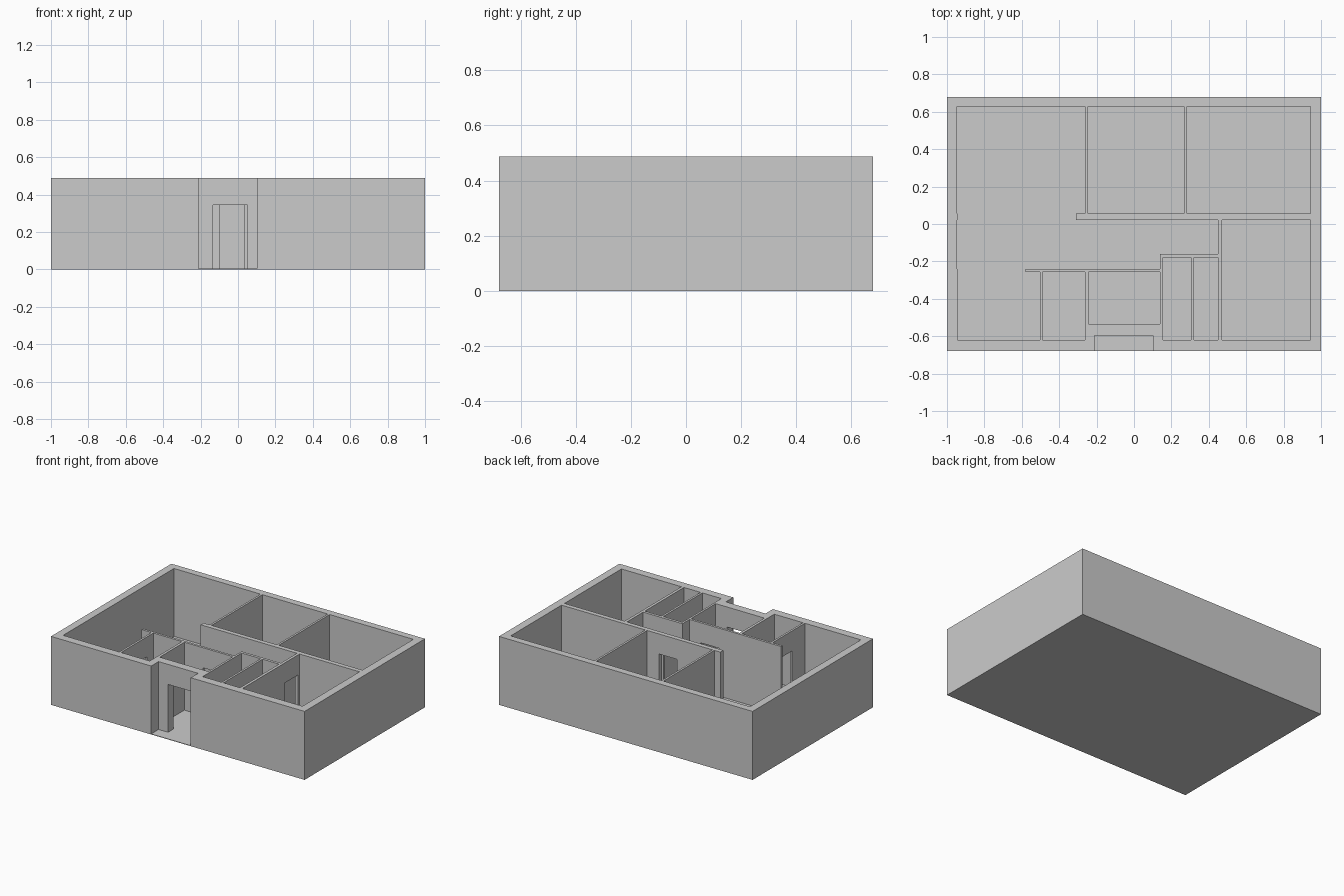
import bpy
import bmesh
from mathutils import Matrix

if "Cube" in bpy.data.objects:
    bpy.data.objects.remove(bpy.data.objects["Cube"])

HALF_Y = 0.678     # half depth of the house
TOP = 0.488        # wall height
FLOOR = 0.004      # thin floor slab
DOOR = 0.345       # door head height


def box(name, x0, x1, y0, y1, z0, z1):
    bm = bmesh.new()
    size = Matrix.Diagonal((x1 - x0, y1 - y0, z1 - z0, 1))
    mid = Matrix.Translation(((x0 + x1) / 2, (y0 + y1) / 2, (z0 + z1) / 2))
    bmesh.ops.create_cube(bm, size=1, matrix=mid @ size)
    mesh = bpy.data.meshes.new(name)
    bm.to_mesh(mesh)
    bm.free()
    obj = bpy.data.objects.new(name, mesh)
    bpy.context.collection.objects.link(obj)
    return obj


# Floor slab and the solid block from which the rooms are carved
box("floor", -1, 1, -HALF_Y, HALF_Y, 0, FLOOR)
walls = box("walls", -1, 1, -HALF_Y, HALF_Y, FLOOR, TOP)

# Room outlines (x0, x1, y0, y1); the living area and corridor overlap
rooms = {
    "living_west": (-0.945, -0.58, -0.62, 0.628),
    "living_front": (-0.945, -0.503, -0.62, -0.257),
    "living_middle": (-0.945, -0.31, -0.24, 0.628),
    "living_back": (-0.945, -0.262, 0.055, 0.628),
    "corridor_wide": (-0.945, 0.14, -0.24, 0.022),
    "corridor_narrow": (-0.945, 0.45, -0.16, 0.022),
    "store_room": (-0.488, -0.262, -0.62, -0.257),
    "entrance_hall": (-0.243, 0.14, -0.535, -0.257),
    "porch": (-0.21, 0.102, -0.8, -0.595),
    "bathroom": (0.155, 0.305, -0.62, -0.18),
    "washroom": (0.32, 0.45, -0.62, -0.18),
    "east_bedroom": (0.47, 0.943, -0.62, 0.022),
    "middle_bedroom": (-0.247, 0.268, 0.055, 0.628),
    "back_bedroom": (0.283, 0.943, 0.055, 0.628),
}

# Doorways through the walls
doors = {
    "entrance_door": (-0.135, 0.05, -0.65, -0.45),
    "hall_door": (-0.095, 0.052, -0.30, -0.20),
    "store_door": (-0.55, -0.45, -0.477, -0.33),
    "east_door": (0.42, 0.50, -0.148, 0.002),
    "middle_door": (0.034, 0.175, 0.0, 0.10),
    "back_door": (0.295, 0.438, 0.0, 0.10),
    "bathroom_door": (0.17, 0.29, -0.22, -0.12),
    "washroom_door": (0.328, 0.442, -0.22, -0.12),
}

# Carve every room through the full height, every doorway up to its head
cutters = [box(n, *r, -0.1, 0.6) for n, r in rooms.items()]
cutters += [box(n, *d, -0.1, DOOR) for n, d in doors.items()]
for cutter in cutters:
    mod = walls.modifiers.new(cutter.name, 'BOOLEAN')
    mod.operation = 'DIFFERENCE'
    mod.solver = 'EXACT'
    mod.object = cutter
    cutter.hide_render = True

# Bake the carved result and drop the cutters
bpy.context.view_layer.update()
graph = bpy.context.evaluated_depsgraph_get()
carved = bpy.data.meshes.new_from_object(walls.evaluated_get(graph))
walls.modifiers.clear()
walls.data = carved
for cutter in cutters:
    bpy.data.objects.remove(cutter)
